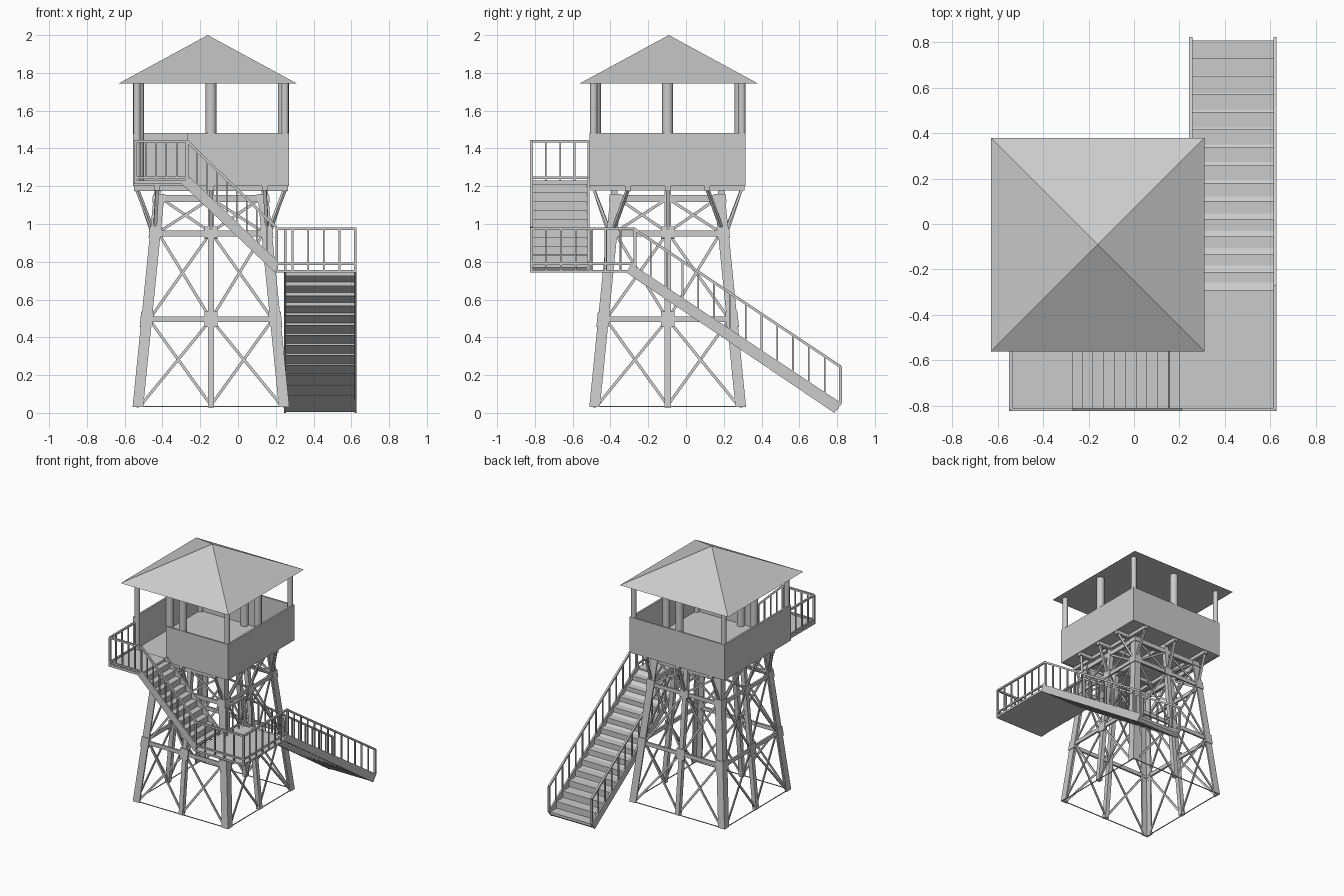
import bpy, bmesh, math
from mathutils import Vector as V

if "Cube" in bpy.data.objects:
    bpy.data.objects.remove(bpy.data.objects["Cube"])

CX, CY = -0.143, -0.097          # tower centre
grey = bpy.data.materials.new("plain_grey")
grey.diffuse_color = (0.6, 0.6, 0.6, 1)
grey.use_nodes = True
grey.node_tree.nodes["Principled BSDF"].inputs["Base Color"].default_value = grey.diffuse_color
parts = {}


def mesh(name):
    return parts.setdefault(name, bmesh.new())


def loft(name, a, b):
    """Solid between two matching outlines."""
    bm = mesh(name)
    va = [bm.verts.new(p) for p in a]
    vb = [bm.verts.new(p) for p in b]
    n = len(a)
    bm.faces.new(va)
    bm.faces.new(vb[::-1])
    for i in range(n):
        j = (i + 1) % n
        bm.faces.new((va[i], vb[i], vb[j], va[j]))


def box(name, x0, x1, y0, y1, z0, z1):
    q = [(x0, y0), (x1, y0), (x1, y1), (x0, y1)]
    loft(name, [(x, y, z0) for x, y in q], [(x, y, z1) for x, y in q])


def bar(name, p, q, w, h, up=(0, 0, 1)):
    """Rectangular bar from p to q; h is measured along up, w across it."""
    p, q = V(p), V(q)
    d = (q - p).normalized()
    s = d.cross(V(up))
    if s.length < 0.01:
        s = d.cross(V((0, 1, 0)))
    s.normalize()
    t = s.cross(d)
    c = [s * (a * w / 2) + t * (b * h / 2) for a, b in ((-1, -1), (1, -1), (1, 1), (-1, 1))]
    loft(name, [p + o for o in c], [q + o for o in c])


def cylinder(name, x, y, z0, z1, r, n=16):
    ring = [(x + r * math.cos(2 * math.pi * i / n), y + r * math.sin(2 * math.pi * i / n)) for i in range(n)]
    loft(name, [(a, b, z0) for a, b in ring], [(a, b, z1) for a, b in ring])


def railing(name, p, q, n, h, low=None):
    """Handrail at height h above p-q, n+1 balusters, optional low bar."""
    p, q = V(p), V(q)
    up = V((0, 0, 1))
    bar(name, p + up * h, q + up * h, 0.014, 0.014)
    if low is not None:
        bar(name, p + up * low, q + up * low, 0.012, 0.012)
    for i in range(n + 1):
        b = p.lerp(q, i / n)
        w = 0.014 if i in (0, n) else 0.009
        bar(name, b, b + up * h, w, w)


def R(z):
    return 0.415 - (z - 0.03) * 0.1     # outer half width of the tapering tower


def side(k, u, r, z):
    """Point on tower side k: u along the side, r outward."""
    x, y = u, -r
    for _ in range(k):
        x, y = -y, x
    return (CX + x, CY + y, z)


def corner_angle(name, sx, sy, z0, z1, f, t, grow=0.0):
    def outline(z):
        r = R(z) + grow
        pts = [(r, r), (r - f, r), (r - f, r - t), (r - t, r - t), (r - t, r - f), (r, r - f)]
        return [(CX + sx * a, CY + sy * b, z) for a, b in pts]
    loft(name, outline(z0), outline(z1))


# Corner legs with gusset plates
for sx in (-1, 1):
    for sy in (-1, 1):
        corner_angle("corner_legs", sx, sy, 0.03, 1.16, 0.056, 0.012)
        for z, h in ((0.495, 0.038), (0.955, 0.03), (1.135, 0.02)):
            corner_angle("corner_gussets", sx, sy, z - h, z + h, 0.066, 0.018, 0.005)

# Each tower side: middle leg, horizontals, cross braces, middle gussets
LEVELS = [0.04, 0.495, 0.955, 1.135]
for k in range(4):
    out = V(side(k, 0, 1, 0)) - V((CX, CY, 0))
    bar("middle_legs", side(k, 0, R(0.03) - 0.018, 0.03), side(k, 0, R(1.2) - 0.018, 1.2), 0.034, 0.034, out)
    bar("base_bars", side(k, -0.4, R(0.03) - 0.01, 0.033), side(k, 0.4, R(0.03) - 0.01, 0.033), 0.006, 0.005)
    for z, h in ((0.495, 0.03), (0.95, 0.03), (1.135, 0.036)):
        r = R(z) - 0.008
        bar("horizontal_beams", side(k, -r, r, z), side(k, r, r, z), 0.014, h)
    for z, h in ((0.495, 0.04), (0.955, 0.03)):
        bar("middle_gussets", side(k, 0, R(z - h) - 0.002, z - h), side(k, 0, R(z + h) - 0.002, z + h), 0.07, 0.014, out)
    for z0, z1 in zip(LEVELS, LEVELS[1:]):
        for s in (-1, 1):
            r0, r1 = R(z0) - 0.012, R(z1) - 0.012
            bar("cross_braces", side(k, s * (r0 - 0.03), r0, z0), side(k, 0, r1, z1), 0.015, 0.008, out)
            bar("cross_braces", side(k, 0, r0 - 0.008, z0), side(k, s * (r1 - 0.03), r1 - 0.008, z1), 0.015, 0.008, out)
    # middle strut reaching out to the platform
    bar("platform_struts", side(k, 0, R(0.95) - 0.01, 0.95), side(k, 0, 0.392, 1.185), 0.02, 0.014)

# Corner struts and the joists below the platform
for sx in (-1, 1):
    for sy in (-1, 1):
        a = R(0.95) - 0.025
        foot = (CX + sx * a, CY + sy * a, 0.94)
        bar("platform_struts", foot, (CX + sx * 0.392, CY + sy * 0.21, 1.185), 0.018, 0.014)
        bar("platform_struts", foot, (CX + sx * 0.285, CY + sy * 0.392, 1.185), 0.018, 0.014)
for o in (-0.21, 0, 0.21):
    box("joists", CX - 0.408, CX + 0.408, CY + o - 0.015, CY + o + 0.015, 1.176, 1.206)
for o in (-0.285, 0, 0.285):
    box("joists", CX + o - 0.015, CX + o + 0.015, CY - 0.408, CY + 0.408, 1.178, 1.206)

# Cabin floor and parapet walls, with a doorway at front left
W, T = 0.413, 0.014
x0, x1, y0, y1 = CX - W, CX + W, CY - W, CY + W
box("cabin_floor", x0 + 0.002, x1 - 0.002, y0 + 0.002, y1 - 0.002, 1.204, 1.224)
box("cabin_walls", x0, x0 + T, y0, y1, 1.202, 1.482)
box("cabin_walls", x1 - T, x1, y0, y1, 1.202, 1.482)
box("cabin_walls", x0 + T, x1 - T, y1 - T, y1, 1.202, 1.482)
box("cabin_walls", -0.27, x1 - T, y0, y0 + T, 1.202, 1.482)

# Roof posts: thin at the corners, thick at mid sides
for a in (-1, 0, 1):
    for b in (-1, 0, 1):
        if a or b:
            thick = a * b == 0
            o = 0.383 if thick else 0.392
            cylinder("roof_posts", CX + a * o, CY + b * o, 1.21, 1.75, 0.029 if thick else 0.0195)

# Pyramid roof
bm = mesh("roof")
base = [bm.verts.new((-0.16 + a * 0.47, -0.091 + b * 0.47, 1.745)) for a, b in ((-1, -1), (1, -1), (1, 1), (-1, 1))]
tip = bm.verts.new((-0.16, -0.091, 2.0))
bm.faces.new(base[::-1])
for i in range(4):
    bm.faces.new((base[i], base[(i + 1) % 4], tip))


def flight(name, place, c0, c1, u0, run, rise, n, z0, soffit, stringer):
    """Stair flight: stepped solid with a flat underside and two stringers."""
    pts = list(soffit)
    for i in range(n):
        u = u0 + run * i
        pts += [(u, z0 + rise * (i - 1) if i else z0 - 0.02), (u, z0 + rise * i)]
    pts.append((u0 + run * n, z0 + rise * (n - 1)))
    loft(name + "_steps", [place(u, c0 + 0.006, z) for u, z in pts], [place(u, c1 - 0.006, z) for u, z in pts])
    for a, b in ((c0, c0 + 0.012), (c1 - 0.012, c1)):
        loft(name + "_stringers", [place(u, a, z) for u, z in stringer], [place(u, b, z) for u, z in stringer])


# Lower flight (climbs towards the front) with rails on both sides
flight("lower_stair", lambda u, c, z: (c, u, z), 0.243, 0.628, 0.808, -0.0785, 0.0525, 14, 0.042,
       [(-0.29, 0.746), (0.785, 0.004)],
       [(0.785, 0), (0.825, 0.05), (-0.29, 0.79), (-0.314, 0.743)])
for x in (0.25, 0.621):
    railing("lower_stair_rails", (x, 0.818, 0.05), (x, -0.27, 0.775), 13, 0.195)

# Lower landing with rails
box("lower_landing", 0.2, 0.628, -0.825, -0.29, 0.742, 0.757)
railing("lower_landing_rails", (0.205, -0.818, 0.75), (0.621, -0.818, 0.75), 5, 0.225, 0.04)
railing("lower_landing_rails", (0.621, -0.818, 0.75), (0.621, -0.27, 0.75), 7, 0.225, 0.04)
railing("lower_landing_rails", (0.25, -0.5, 0.75), (0.25, -0.27, 0.75), 3, 0.225, 0.04)

# Upper flight (climbs to the left) with a rail on the outer side
flight("upper_stair", lambda u, c, z: (u, c, z), -0.825, -0.512, 0.2, -0.0475, 0.047, 10, 0.79,
       [(-0.275, 1.2), (0.19, 0.757)],
       [(0.195, 0.743), (0.212, 0.80), (-0.254, 1.247), (-0.306, 1.22)])
railing("upper_stair_rail", (0.205, -0.818, 0.79), (-0.27, -0.818, 1.25), 9, 0.19)

# Upper landing with rails on the front and left
box("upper_landing", -0.55, -0.27, -0.825, -0.508, 1.212, 1.23)
railing("upper_landing_rails", (-0.543, -0.818, 1.22), (-0.27, -0.818, 1.22), 5, 0.218, 0.025)
railing("upper_landing_rails", (-0.543, -0.818, 1.22), (-0.543, -0.515, 1.22), 4, 0.218, 0.025)

# Turn every part into an object
for name, bm in parts.items():
    bmesh.ops.recalc_face_normals(bm, faces=bm.faces)
    me = bpy.data.meshes.new(name)
    bm.to_mesh(me)
    bm.free()
    me.materials.append(grey)
    ob = bpy.data.objects.new(name, me)
    bpy.context.collection.objects.link(ob)
    if name == "roof_posts":
        bpy.context.view_layer.objects.active = ob
        ob.select_set(True)
        bpy.ops.object.shade_smooth_by_angle(angle=math.radians(40))
